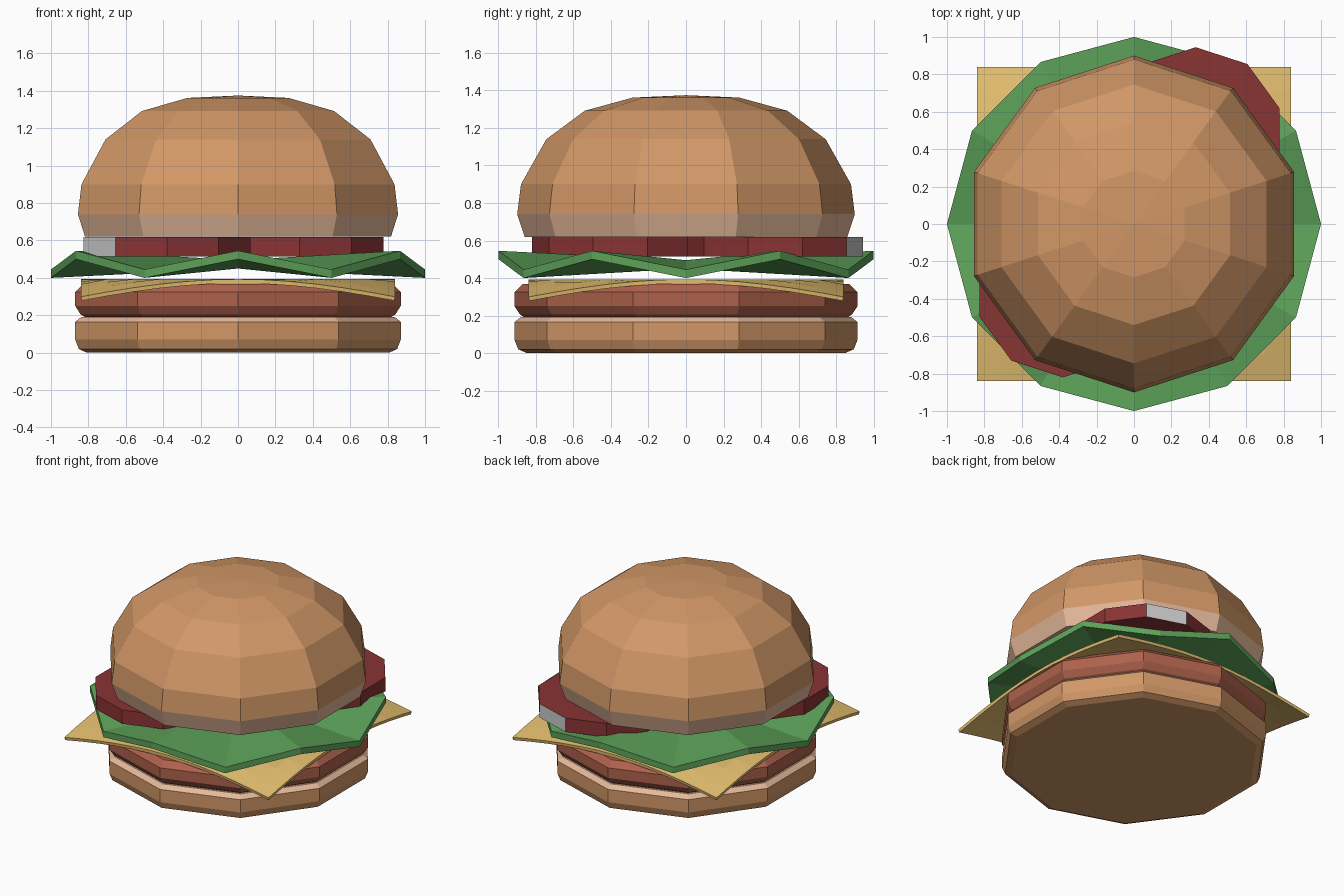
import bpy, bmesh
from math import sin, cos, radians, tau, hypot

if "Cube" in bpy.data.objects:
    bpy.data.objects.remove(bpy.data.objects["Cube"])


def material(name, rgb):
    m = bpy.data.materials.new(name)
    m.diffuse_color = (*rgb, 1)
    m.use_nodes = True
    m.node_tree.nodes["Principled BSDF"].inputs["Base Color"].default_value = m.diffuse_color
    return m


BUN = material("bun_crust", (0.64, 0.31, 0.135))
CRUMB = material("bun_crumb", (0.78, 0.48, 0.32))
MEAT = material("meat", (0.42, 0.12, 0.07))
CHEESE = material("cheese", (0.78, 0.52, 0.16))
LEAF = material("leaf", (0.11, 0.36, 0.10))
TOMATO = material("tomato", (0.25, 0.033, 0.033))
GREY = material("plain", (0.8, 0.8, 0.8))


def finish(bm, name, mats):
    bmesh.ops.recalc_face_normals(bm, faces=bm.faces)
    mesh = bpy.data.meshes.new(name)
    bm.to_mesh(mesh)
    bm.free()
    for m in mats:
        mesh.materials.append(m)
    ob = bpy.data.objects.new(name, mesh)
    bpy.context.collection.objects.link(ob)
    return ob


def lathe(name, profile, mats, pale=(), apex=None, centre=(0, 0), sides=10):
    """Faceted solid of revolution, one corner on +y; pale = band numbers using slot 1."""
    bm = bmesh.new()
    rings = [[bm.verts.new((centre[0] + r * cos(tau * (i / sides + 0.25)),
                            centre[1] + r * sin(tau * (i / sides + 0.25)), z))
              for i in range(sides)] for r, z in profile]
    for b, (lo, hi) in enumerate(zip(rings, rings[1:])):
        for i in range(sides):
            j = (i + 1) % sides
            bm.faces.new((lo[i], lo[j], hi[j], hi[i])).material_index = int(b in pale)
    bm.faces.new(rings[0][::-1]).material_index = int("bottom" in pale)
    if apex:
        tip = bm.verts.new((*centre, apex))
        for i in range(sides):
            bm.faces.new((rings[-1][i], rings[-1][(i + 1) % sides], tip))
    else:
        bm.faces.new(rings[-1]).material_index = int("top" in pale)
    return finish(bm, name, mats)


# Buns and patty
lathe("bottom_bun", [(0.85, 0), (0.895, 0.02), (0.915, 0.07), (0.915, 0.165), (0.88, 0.192)],
      [BUN, CRUMB], pale=(3, "top"))
lathe("patty", [(0.86, 0.19), (0.885, 0.205), (0.915, 0.25), (0.915, 0.325), (0.87, 0.368)], [MEAT])
lathe("top_bun", [(0.86, 0.62), (0.90, 0.74), (0.88, 0.90), (0.745, 1.14), (0.54, 1.292), (0.285, 1.362)],
      [BUN, CRUMB], pale=(0, "bottom"), apex=1.375)

# Cheese slice: square sheet whose corners droop past the patty rim
bm = bmesh.new()
bmesh.ops.create_grid(bm, x_segments=12, y_segments=12, size=0.84)
for v in bm.verts:
    v.co.z = 0.393 - 0.27 * max(0, hypot(v.co.x, v.co.y) - 0.84)
cheese = finish(bm, "cheese_slice", [CHEESE])
solid = cheese.modifiers.new("thickness", 'SOLIDIFY')
solid.thickness = 0.022
solid.offset = -1

# Lettuce: twelve-pointed fan with alternating high and low tips
bm = bmesh.new()
layers = []
for dz in (0, 0.045):
    hub = bm.verts.new((0, 0, 0.45 + dz))
    rim = [bm.verts.new((cos(radians(30 * i)), sin(radians(30 * i)), (0.40, 0.50)[i % 2] + dz))
           for i in range(12)]
    for i in range(12):
        bm.faces.new((hub, rim[i], rim[(i + 1) % 12]))
    layers.append(rim)
for i in range(12):
    j = (i + 1) % 12
    bm.faces.new((layers[0][i], layers[0][j], layers[1][j], layers[1][i]))
finish(bm, "lettuce_leaf", [LEAF])

# Tomato slices, each with one plain side face
for name, centre, angle in (("tomato_slice_back", (0.33, 0.475), 72),
                            ("tomato_slice_front", (-0.38, -0.35), 216)):
    ob = lathe(name, [(0.47, 0.515), (0.47, 0.618)], [TOMATO, GREY], centre=centre)
    max(ob.data.polygons, key=lambda p: p.normal.x * cos(radians(angle))
        + p.normal.y * sin(radians(angle))).material_index = 1
